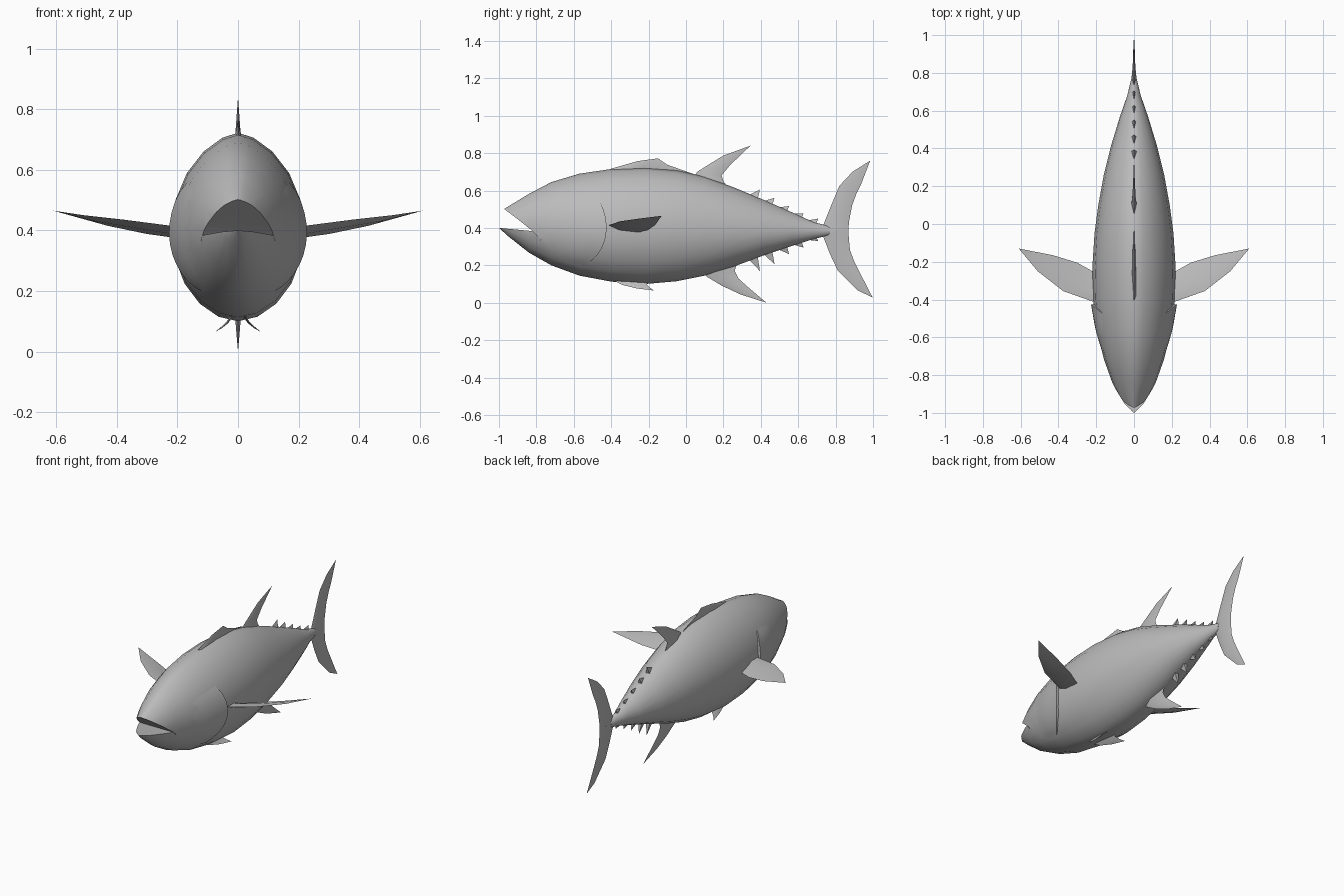
import bpy, bmesh, math
from mathutils import Vector

old = bpy.data.objects.get("Cube")
if old:
    bpy.data.objects.remove(old, do_unlink=True)

GREY = (0.5, 0.5, 0.5, 1)
mat = bpy.data.materials.new("fish grey")
mat.use_nodes = True
mat.diffuse_color = GREY
mat.node_tree.nodes["Principled BSDF"].inputs["Base Color"].default_value = GREY


def build(name, verts, faces):
    """Make a welded mesh object with outward normals."""
    bm = bmesh.new()
    vs = [bm.verts.new(v) for v in verts]
    for f in faces:
        bm.faces.new([vs[i] for i in f])
    bmesh.ops.remove_doubles(bm, verts=bm.verts[:], dist=0.0005)
    bmesh.ops.recalc_face_normals(bm, faces=bm.faces[:])
    me = bpy.data.meshes.new(name)
    bm.to_mesh(me)
    bm.free()
    me.materials.append(mat)
    ob = bpy.data.objects.new(name, me)
    bpy.context.collection.objects.link(ob)
    return ob


def activate(ob):
    bpy.ops.object.select_all(action="DESELECT")
    ob.select_set(True)
    bpy.context.view_layer.objects.active = ob


def smooth(ob, angle):
    activate(ob)
    bpy.ops.object.shade_smooth_by_angle(angle=math.radians(angle))


def loft(rings):
    """Vertices and faces of a capped tube through equal closed rings."""
    n = len(rings[0])
    verts = [v for r in rings for v in r]
    faces = [(k * n + i, k * n + (i + 1) % n, (k + 1) * n + (i + 1) % n, (k + 1) * n + i)
             for k in range(len(rings) - 1) for i in range(n)]
    faces += [tuple(range(n)), tuple(range(len(verts) - n, len(verts)))]
    return verts, faces


# Body stations: y, top z, bottom z, widest z, half width
STATIONS = [
    (-1.0, .485, .40, .44, .012), (-.95, .515, .355, .43, .06),
    (-.84, .582, .268, .42, .115), (-.72, .645, .200, .41, .158),
    (-.57, .690, .145, .40, .197), (-.40, .715, .113, .40, .216),
    (-.22, .722, .100, .40, .220), (-.05, .708, .115, .40, .209),
    (.10, .675, .145, .395, .189), (.26, .615, .195, .39, .160),
    (.42, .548, .255, .385, .120), (.57, .482, .305, .385, .074),
    (.68, .432, .340, .385, .036), (.77, .408, .362, .385, .014)]


def surface(y, a, grow=0.0):
    """Point on the body skin at length y and angle a."""
    for p, q in zip(STATIONS, STATIONS[1:]):
        if y <= q[0]:
            break
    t = (y - p[0]) / (q[0] - p[0])
    top, bottom, mid, w = [p[i] + (q[i] - p[i]) * t for i in range(1, 5)]
    c, s = math.cos(a), math.sin(a)
    x = math.copysign(abs(c) ** (1.25 if s > 0 else 1.05), c) * (w + grow)
    z = mid + s * ((top - mid) if s > 0 else (mid - bottom))
    return Vector((x, y, z))


SEG = 20
rings = [[surface(st[0], math.tau * i / SEG) for i in range(SEG)] for st in STATIONS]
body = build("body", *loft(rings))

# Open mouth cut out of the head
wedge = [(-1.1, .61), (-.97, .50), (-.90, .447), (-.81, .375), (-.775, .335),
         (-.82, .383), (-1.0, .40), (-1.1, .41)]
cutter = build("mouth_cutter", *loft([[(x, y, z) for y, z in wedge] for x in (-.4, .4)]))
cutter.hide_render = True
cut = body.modifiers.new("mouth", "BOOLEAN")
cut.operation, cut.solver, cut.object = "DIFFERENCE", "EXACT", cutter
activate(body)
bpy.ops.object.modifier_apply(modifier=cut.name)
bpy.data.objects.remove(cutter, do_unlink=True)
smooth(body, 40)

# Gill covers: flared skin patches ending in a step
ROWS, COLS = 12, 5
for side, label in ((1, "left"), (-1, "right")):
    verts = []
    for r in range(ROWS + 1):
        deg = -52 + 84 * r / ROWS
        edge = -.425 - .12 * (deg / 50) ** 2
        taper = math.sin(math.pi * r / ROWS) ** .5 if 0 < r < ROWS else 0
        for c in range(COLS + 2):
            u = min(c / COLS, 1)
            grow = -.004 + .019 * u * taper if c <= COLS else -.015
            p = surface(-.72 + (edge + .72) * u, math.radians(deg), grow)
            verts.append((p.x * side, p.y, p.z))
    n = COLS + 2
    faces = [(r * n + c, r * n + c + 1, (r + 1) * n + c + 1, (r + 1) * n + c)
             for r in range(ROWS) for c in range(n - 1)]
    gill = build(label + "_gill_cover", verts, faces)
    if sum(p.normal.x * p.area for p in gill.data.polygons) * side < 0:
        gill.data.flip_normals()
    smooth(gill, 40)


def fin(name, lead, trail, thick, normal=(1, 0, 0), mirror=1):
    """Thin fin of diamond sections between a leading and a trailing edge."""
    def point(p):
        p = Vector(p) if len(p) == 3 else Vector((0, p[0], p[1]))
        p.x *= mirror
        return p
    off = Vector(normal)
    off.x *= mirror
    sections = []
    for i, (a, b) in enumerate(zip(lead, trail)):
        a, b = point(a), point(b)
        ridge = a.lerp(b, .35)
        d = off * thick * (1 - .9 * i / (len(lead) - 1)) * (a != b)
        sections.append([a, ridge + d, b, ridge - d])
    verts, faces = loft(sections)
    if lead[-1] == trail[-1]:
        faces.pop()
    # Sections that meet in a point leave zero-size faces; dissolve them
    ob = build(name, verts, faces)
    ob.data.validate()
    smooth(ob, 35)
    return ob


# Tail fin lobes
fin("tail_upper_lobe",
    [(.72, .38), (.74, .43), (.78, .53), (.82, .625), (.89, .70), (.985, .76)],
    [(.868, .38), (.871, .43), (.888, .52), (.91, .58), (.935, .63), (.985, .76)], .014)
fin("tail_lower_lobe",
    [(.72, .39), (.735, .35), (.77, .26), (.81, .175), (.92, .065), (.998, .028)],
    [(.868, .39), (.871, .34), (.877, .28), (.90, .22), (.935, .15), (.998, .028)], .014)

# Back and belly fins
fin("first_dorsal_fin",
    [(-.42, .69), (-.27, .69), (-.15, .69), (-.10, .68), (.06, .66)],
    [(-.40, .717), (-.26, .757), (-.15, .772), (-.10, .738), (.05, .685)], .014)
fin("second_dorsal_fin",
    [(.03, .655), (.06, .70), (.12, .738), (.20, .787), (.345, .84)],
    [(.25, .58), (.20, .65), (.19, .68), (.235, .735), (.345, .84)], .016)
fin("anal_fin",
    [(.08, .18), (.11, .14), (.19, .092), (.29, .045), (.43, .0)],
    [(.28, .23), (.26, .17), (.28, .13), (.33, .085), (.43, .0)], .016)

# Paired fins
for side, label in ((1, "left"), (-1, "right")):
    fin(label + "_pectoral_fin",
        [(.16, -.42, .41), (.22, -.41, .415), (.375, -.355, .435), (.51, -.25, .45), (.61, -.13, .465)],
        [(.16, -.26, .375), (.22, -.25, .377), (.30, -.205, .388), (.43, -.165, .415), (.61, -.13, .465)],
        .017, (0, .2, .98), side)
    fin(label + "_pelvic_fin",
        [(.015, -.40, .125), (.035, -.34, .095), (.055, -.26, .076), (.075, -.17, .065)],
        [(.015, -.20, .125), (.035, -.21, .098), (.055, -.195, .082), (.075, -.17, .065)],
        .005, (.7, 0, .7), side)

# Finlets along the back and belly
for label, angle, tips in (("upper", 90, (.605, .56, .517, .478, .45)),
                           ("lower", -90, (.17, .207, .26, .295, .33))):
    for i, z in enumerate(tips):
        y = .395 + .078 * i
        up = math.copysign(1, angle)
        front = surface(y - .058, math.radians(angle)).z - .006 * up
        back = surface(y - .012, math.radians(angle)).z - .01 * up
        w = .015 - .0015 * i
        build(f"{label}_finlet_{i + 1}",
              [(0, y - .058, front), (w, y - .012, back), (-w, y - .012, back), (0, y, z)],
              [(0, 1, 2), (0, 1, 3), (1, 2, 3), (2, 0, 3)])
